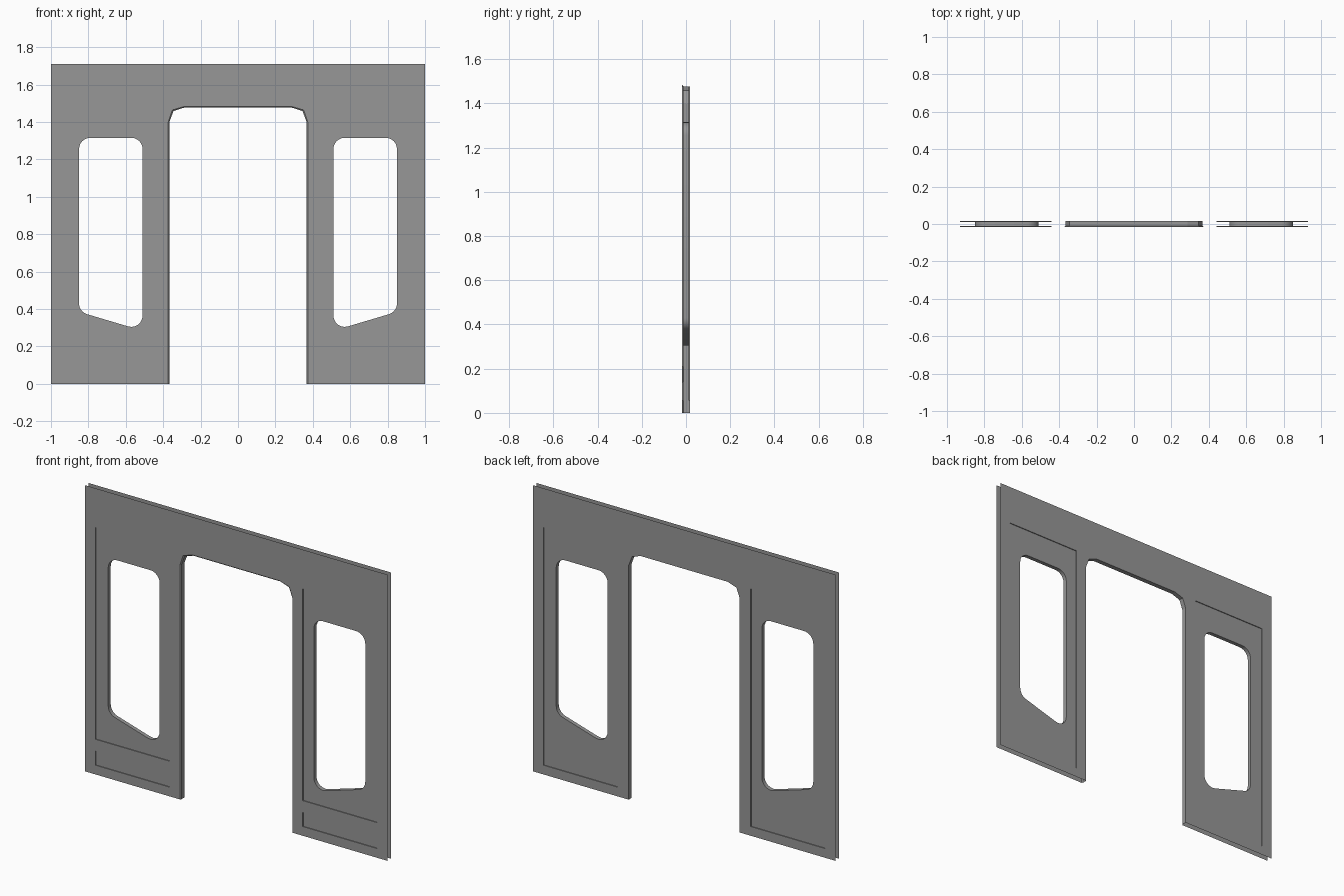
import bpy, bmesh, math
from mathutils import Vector

cube = bpy.data.objects.get("Cube")
if cube:
    bpy.data.objects.remove(cube, do_unlink=True)

HALF = 0.017      # half the wall thickness
RECESS = 0.005    # depth of the panels
LIP = 0.006       # bevel around the doorway front
HEIGHT = 1.71

grey = bpy.data.materials.new("wall grey")
grey.use_nodes = True
grey.diffuse_color = (0.31, 0.31, 0.31, 1)
grey.node_tree.nodes["Principled BSDF"].inputs["Base Color"].default_value = (0.31, 0.31, 0.31, 1)


def finish(bm, name, smooth=False):
    mesh = bpy.data.meshes.new(name)
    bm.to_mesh(mesh)
    bm.free()
    mesh.materials.append(grey)
    obj = bpy.data.objects.new(name, mesh)
    bpy.context.collection.objects.link(obj)
    if smooth:
        bpy.ops.object.select_all(action='DESELECT')
        obj.select_set(True)
        bpy.context.view_layer.objects.active = obj
        bpy.ops.object.shade_smooth_by_angle(angle=math.radians(35))
    return obj


def sheet(name, loops, y, facing):
    """Flat sheet at depth y; the first loop is the outline, the rest are holes."""
    bm = bmesh.new()
    edges = []
    for loop in loops:
        vs = [bm.verts.new((x, y, z)) for x, z in loop]
        edges += [bm.edges.new((vs[i - 1], vs[i])) for i in range(len(vs))]
    bmesh.ops.triangle_fill(bm, edges=edges, use_beauty=True, normal=(0, facing, 0))
    bm.normal_update()
    for f in bm.faces:
        if f.normal.y * facing < 0:
            f.normal_flip()
    return finish(bm, name)


def band(name, rings, closed=True, smooth=False):
    """Wall joining successive rings, each given as (points, y); faces look inward."""
    bm = bmesh.new()
    rows = [[bm.verts.new((x, y, z)) for x, z in pts] for pts, y in rings]
    n = len(rows[0])
    centre = Vector((sum(v.co.x for v in rows[0]) / n, 0, sum(v.co.z for v in rows[0]) / n))
    for a, b in zip(rows, rows[1:]):
        for i in range(0 if closed else 1, n):
            bm.faces.new((a[i - 1], a[i], b[i], b[i - 1]))
    bm.normal_update()
    for f in bm.faces:
        if f.normal.dot(centre - f.calc_center_median()) < 0:
            f.normal_flip()
    return finish(bm, name, smooth)


def rect(x0, x1, z0, z1):
    return [(x0, z0), (x1, z0), (x1, z1), (x0, z1)]


def rounded(corners, radius, steps=6):
    """Polygon with every corner replaced by an arc."""
    pts = []
    for i, c in enumerate(corners):
        c = Vector(c)
        p = (Vector(corners[i - 1]) - c).normalized()
        q = (Vector(corners[(i + 1) % len(corners)]) - c).normalized()
        half = p.angle(q) / 2
        centre = c + (p + q).normalized() * radius / math.sin(half)
        start = c + p * radius / math.tan(half) - centre
        end = c + q * radius / math.tan(half) - centre
        sweep = math.pi - 2 * half
        for k in range(steps + 1):
            t = k / steps
            d = (start * math.sin((1 - t) * sweep) + end * math.sin(t * sweep)) / math.sin(sweep)
            pts.append(tuple(centre + d))
    return pts


def mirror(pts, side):
    return [(x * side, z) for x, z in pts]


def doorway(grow):
    """Open path up one jamb, over the clipped head and down the other."""
    right = [(0.367 + grow, 0), (0.367 + grow, 1.40), (0.345 + grow, 1.458 + grow), (0.287, 1.477 + grow)]
    return mirror(right, -1) + right[::-1]


def outline(door):
    return [(-1, 0)] + door + [(1, 0), (1, HEIGHT), (-1, HEIGHT)]


# Shapes of the left half, mirrored for the right
window = rounded([(0.51, 1.315), (0.85, 1.315), (0.85, 0.385), (0.51, 0.284)], 0.06)
front_panel = rect(0.44, 0.93, 0.21, 1.476)
kick_panel = rect(0.44, 0.93, 0.055, 0.14)
back_panel = rect(0.44, 0.93, 0.055, 1.476)
sides = (("left", 1), ("right", -1))

# Front and back skins
sheet("front_skin", [outline(doorway(LIP))]
      + [mirror(p, s) for _, s in sides for p in (front_panel, kick_panel)], -HALF, -1)
sheet("back_skin", [outline(doorway(0))]
      + [mirror(back_panel, s) for _, s in sides], HALF, 1)

# Doorway lining with a bevelled front edge
band("door_lining", [(doorway(LIP), -HALF), (doorway(0), -HALF + LIP), (doorway(0), HALF)], closed=False)

# Recessed panels and window linings
inner = HALF - RECESS
for label, s in sides:
    hole = mirror(window, s)
    for name, shape, face, holes in (("front_panel", front_panel, -1, [hole]),
                                     ("kick_panel", kick_panel, -1, []),
                                     ("back_panel", back_panel, 1, [hole])):
        shape = mirror(shape, s)
        sheet(f"{label}_{name}", [shape] + holes, face * inner, face)
        band(f"{label}_{name}_edge", [(shape, face * HALF), (shape, face * inner)])
    band(f"{label}_window_lining", [(hole, -inner), (hole, inner)], smooth=True)
